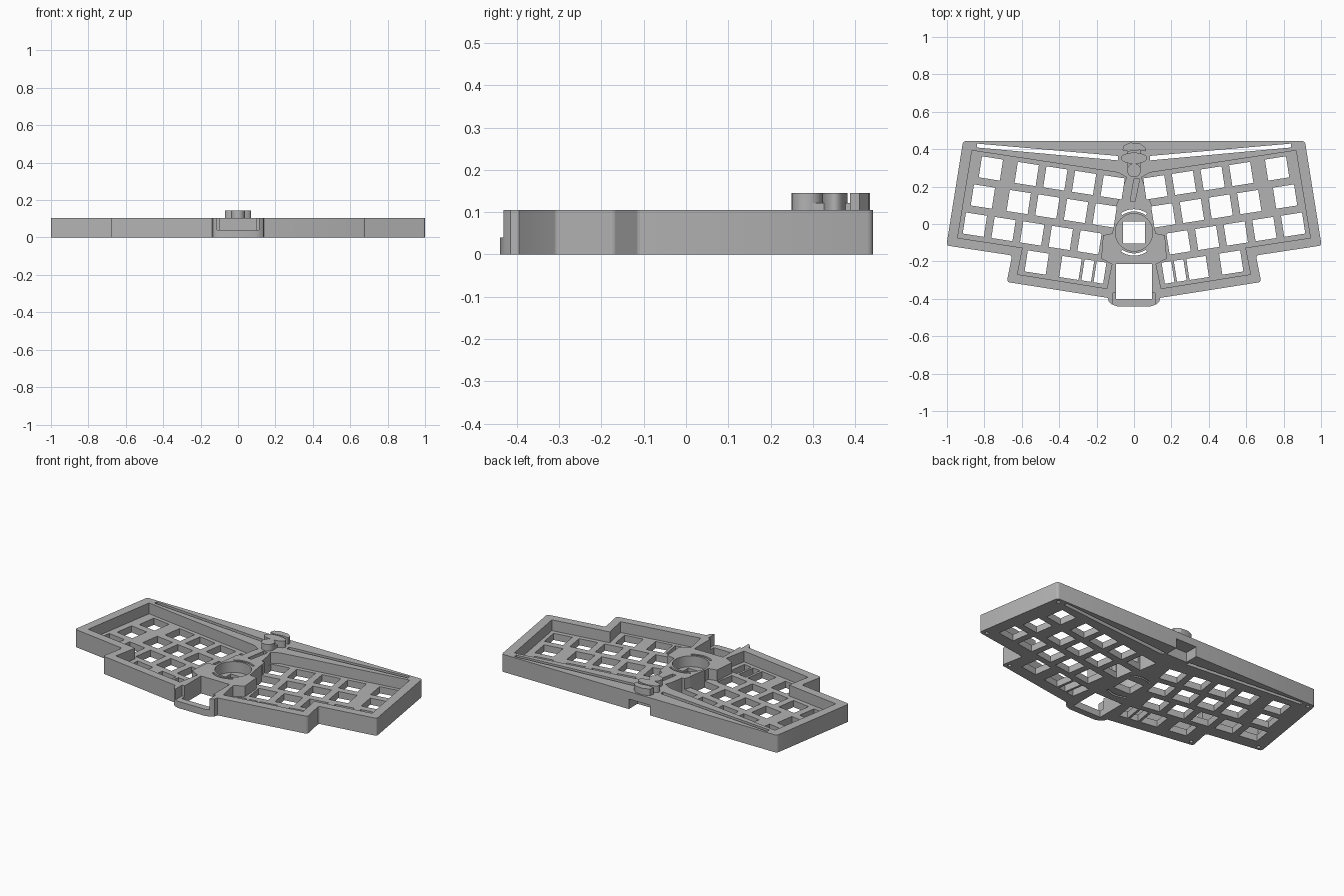
import bpy, bmesh, math
from mathutils import Vector

cube = bpy.data.objects.get("Cube")
if cube:
    bpy.data.objects.remove(cube, do_unlink=True)

grey = bpy.data.materials.new("grey_plastic")
grey.use_nodes = True
grey.diffuse_color = (0.45, 0.45, 0.45, 1)
grey.node_tree.nodes["Principled BSDF"].inputs["Base Color"].default_value = grey.diffuse_color

RIM, FLOOR = 0.105, 0.04      # rim height and key plate height
PITCH, HOLE = 0.155, 0.114    # key spacing and switch opening
TILT = math.radians(8.8)
U = Vector((math.cos(TILT), math.sin(TILT)))
V = Vector((-U.y, U.x))


def mirror(points):
    return [(-x, y) for x, y in points]


def prism(bm, points, low, high):
    base = bm.faces.new([bm.verts.new((x, y, low)) for x, y in points])
    top = bmesh.ops.extrude_face_region(bm, geom=[base])["geom"]
    moved = [g for g in top if isinstance(g, bmesh.types.BMVert)]
    bmesh.ops.translate(bm, verts=moved, vec=(0, 0, high - low))


def both(bm, points, low, high):
    prism(bm, points, low, high)
    prism(bm, mirror(points), low, high)


def ellipse(cx, cy, rx, ry, n=32):
    return [(cx + rx * math.cos(2 * math.pi * i / n), cy + ry * math.sin(2 * math.pi * i / n))
            for i in range(n)]


def box(x, y0, y1):
    return [(-x, y0), (x, y0), (x, y1), (-x, y1)]


def tilted(center, w, h):
    c = Vector(center)
    return [tuple(c + U * a * w / 2 + V * b * h / 2) for a, b in ((-1, -1), (1, -1), (1, 1), (-1, 1))]


def finish(name, bm):
    bmesh.ops.recalc_face_normals(bm, faces=bm.faces)
    mesh = bpy.data.meshes.new(name)
    bm.to_mesh(mesh)
    bm.free()
    obj = bpy.data.objects.new(name, mesh)
    mesh.materials.append(grey)
    bpy.context.collection.objects.link(obj)
    return obj


def select(obj):
    bpy.ops.object.select_all(action='DESELECT')
    obj.select_set(True)
    bpy.context.view_layer.objects.active = obj


def cut(obj, cutter):
    cutter.hide_render = True
    mod = obj.modifiers.new("cut", 'BOOLEAN')
    mod.operation, mod.solver, mod.object = 'DIFFERENCE', 'EXACT', cutter
    select(obj)
    bpy.ops.object.modifier_apply(modifier=mod.name)
    bpy.data.objects.remove(cutter, do_unlink=True)


# Case block with rounded outer corners
half = [(0.09, -0.44), (0.118, -0.43), (0.135, -0.415), (0.14, -0.395), (0.68, -0.31),
        (0.652, -0.168), (1.003, -0.115), (0.914, 0.443)]
bm = bmesh.new()
prism(bm, half + mirror(half)[::-1], 0, RIM)
corners = [e for e in bm.edges if abs(e.verts[0].co.z - e.verts[1].co.z) > 0.05
           and abs(e.verts[0].co.x) > 0.3]
bmesh.ops.bevel(bm, geom=corners, offset=0.014, segments=3, affect='EDGES', profile=0.5)
case = finish("keyboard_case", bm)

# Recesses: key wells, round centre well, front gap, back port, screw holes
bm = bmesh.new()
well = [(0.866, 0.393), (0.085, 0.275), (0.04, 0.25), (0.1, 0.085), (0.115, -0.05),
        (0.165, -0.06), (0.175, -0.185), (0.118, -0.215), (0.145, -0.345),
        (0.623, -0.269), (0.595, -0.127), (0.943, -0.074)]
both(bm, well, FLOOR, 0.3)
prism(bm, ellipse(0, -0.045, 0.1, 0.1, 48), FLOOR, 0.3)
prism(bm, box(0.112, -0.5, -0.37), FLOOR, 0.3)
prism(bm, box(0.07, 0.36, 0.5), -0.1, 0.06)
prism(bm, [(-0.02, 0.12), (0.005, 0.12), (0.03, 0.24), (0.0, 0.24)], 0.085, 0.3)
for x, y in ((0.885, 0.415), (0.965, -0.095), (0.645, -0.285)):
    both(bm, ellipse(x, y, 0.011, 0.011, 12), -0.1, 0.03)
cut(case, finish("recess_cutter", bm))

# Through openings: switches, rear slots, centre square, arcs, front window
bm = bmesh.new()
outer_key = Vector((0.765, 0.297))
for row, (shift, first) in enumerate(((0, 1.25), (0.125, 1.25), (0.25, 1))):
    for col in range(5):
        step = shift - (first + col - 1 if col else 0)
        both(bm, tilted(outer_key + U * step * PITCH - V * row * PITCH, HOLE, HOLE), -0.1, 0.3)
for x, y, w in ((0.52, -0.206, HOLE), (0.34, -0.235, 0.105), (0.247, -0.249, 0.052), (0.182, -0.259, 0.052)):
    both(bm, tilted((x, y), w, HOLE), -0.1, 0.3)
both(bm, [(0.84, 0.43), (0.84, 0.409), (0.085, 0.34), (0.085, 0.364)], -0.1, 0.3)
prism(bm, box(0.058, -0.104, 0.013), -0.1, 0.3)
prism(bm, box(0.095, -0.4, -0.215), -0.1, 0.3)
for side in (-1, 1):
    angles = [math.radians(a) for a in range(-34, 35, 4)]
    arc = [(r * math.sin(a), -0.045 + side * r * math.cos(a))
           for r, order in ((0.112, angles), (0.124, angles[::-1])) for a in order]
    prism(bm, arc, -0.1, 0.3)
cut(case, finish("opening_cutter", bm))

# Raised ornament at the back centre
bm = bmesh.new()
prism(bm, box(0.035, 0.29, 0.4), RIM - 0.01, 0.122)
prism(bm, ellipse(0, 0.287, 0.037, 0.037), RIM - 0.01, 0.145)
prism(bm, ellipse(0, 0.352, 0.07, 0.03), RIM - 0.01, 0.145)
prism(bm, [(-0.062, 0.395), (-0.03, 0.388), (0.03, 0.395), (0.062, 0.388),
           (0.06, 0.41), (0.03, 0.432), (-0.02, 0.435), (-0.055, 0.42)], RIM - 0.01, 0.145)
ornament = finish("back_ornament", bm)

for obj in (case, ornament):
    select(obj)
    bpy.ops.object.shade_smooth_by_angle(angle=math.radians(30))
